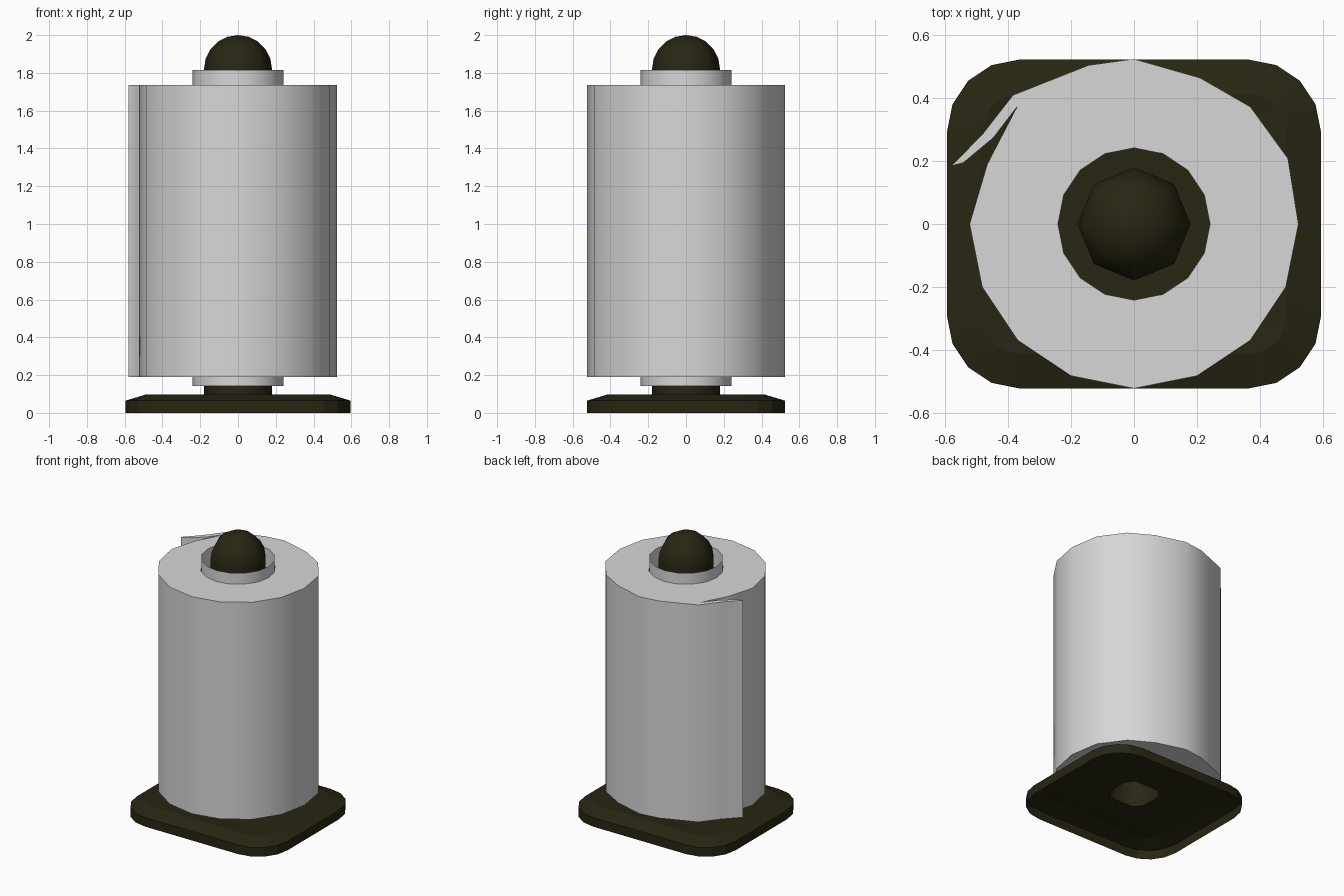
import bpy
import bmesh
from math import sin, cos, pi, radians, atan2

cube = bpy.data.objects.get("Cube")
if cube:
    bpy.data.objects.remove(cube, do_unlink=True)


def material(name, rgb):
    mat = bpy.data.materials.new(name)
    mat.use_nodes = True
    mat.diffuse_color = (*rgb, 1)
    mat.node_tree.nodes["Principled BSDF"].inputs["Base Color"].default_value = (*rgb, 1)
    return mat


dark = material("dark olive", (0.021, 0.019, 0.006))
paper = material("paper grey", (0.68, 0.68, 0.68))


def finish(bm, name, mat, angle):
    """Turn a bmesh into a smooth object with sharp edges above an angle."""
    mesh = bpy.data.meshes.new(name)
    bm.to_mesh(mesh)
    bm.free()
    mesh.materials.append(mat)
    mesh.shade_smooth()
    mesh.set_sharp_from_angle(angle=radians(angle))
    obj = bpy.data.objects.new(name, mesh)
    bpy.context.collection.objects.link(obj)
    return obj


def ring(radius, sides):
    return [(radius * cos(2 * pi * i / sides), radius * sin(2 * pi * i / sides))
            for i in range(sides)]


def loft(bm, loops):
    """Skin a stack of (outline, height) loops of equal length."""
    rows = [[bm.verts.new((x, y, z)) for x, y in outline] for outline, z in loops]
    for low, high in zip(rows, rows[1:]):
        for i in range(len(low)):
            j = (i + 1) % len(low)
            bm.faces.new((low[i], low[j], high[j], high[i]))
    return rows


def rounded_outline(inset):
    """Rounded rectangle with four segments per corner."""
    radius = 0.23 - inset
    points = []
    for corner, (sx, sy) in enumerate([(1, 1), (-1, 1), (-1, -1), (1, -1)]):
        for step in range(5):
            a = (corner + step / 4) * pi / 2
            points.append((sx * 0.365 + radius * cos(a), sy * 0.293 + radius * sin(a)))
    return points


# Hollow base plate, open underneath, with a hole below the pole
bm = bmesh.new()
outer = rounded_outline(0)
hole = [(0.16 * cos(a), 0.16 * sin(a)) for a in (atan2(y, x) for x, y in outer)]
loft(bm, [(outer, 0), (outer, 0.065), (rounded_outline(0.11), 0.098),
          (rounded_outline(0.17), 0.09), (hole, 0.09)])
finish(bm, "base_plate", dark, 20)

# Hollow eight-sided pole ending in a dome
bm = bmesh.new()
pole = [(ring(0.18, 8), 0.09)]
pole += [(ring(0.18 * cos(a), 8), 1.82 + 0.18 * sin(a))
         for a in (i * pi / 10 for i in range(5))]
top = loft(bm, pole)[-1]
tip = bm.verts.new((0, 0, 2))
for i in range(8):
    bm.faces.new((top[i], top[(i + 1) % 8], tip))
finish(bm, "pole", dark, 50)

# Thin cardboard core, open at both ends
bm = bmesh.new()
loft(bm, [(ring(0.24, 16), 0.143), (ring(0.24, 16), 1.815)])
finish(bm, "core_tube", paper, 35)

# Paper roll: outline with the loose sheet end standing off at the back right
front_half = [(0.523 * cos(a), 0.523 * sin(a))
              for a in (pi + i * pi / 8 for i in range(9))]
loose_end = [(0.49, 0.208), (0.37, 0.373), (0.21, 0.465), (0, 0.525),
             (-0.145, 0.505), (-0.385, 0.41), (-0.48, 0.288), (-0.58, 0.185),
             (-0.543, 0.195), (-0.447, 0.275), (-0.372, 0.373), (-0.467, 0.19)]
bm = bmesh.new()
for outline in (front_half + loose_end, ring(0.242, 16)):
    verts = [bm.verts.new((x, y, 0.19)) for x, y in outline]
    for i, v in enumerate(verts):
        bm.edges.new((v, verts[i - 1]))
bmesh.ops.triangle_fill(bm, edges=bm.edges[:], use_beauty=True)
cap = bmesh.ops.extrude_face_region(bm, geom=bm.faces[:], use_keep_orig=True)
moved = [g for g in cap["geom"] if isinstance(g, bmesh.types.BMVert)]
bmesh.ops.translate(bm, verts=moved, vec=(0, 0, 1.547))
bmesh.ops.recalc_face_normals(bm, faces=bm.faces[:])
finish(bm, "paper_roll", paper, 35)
